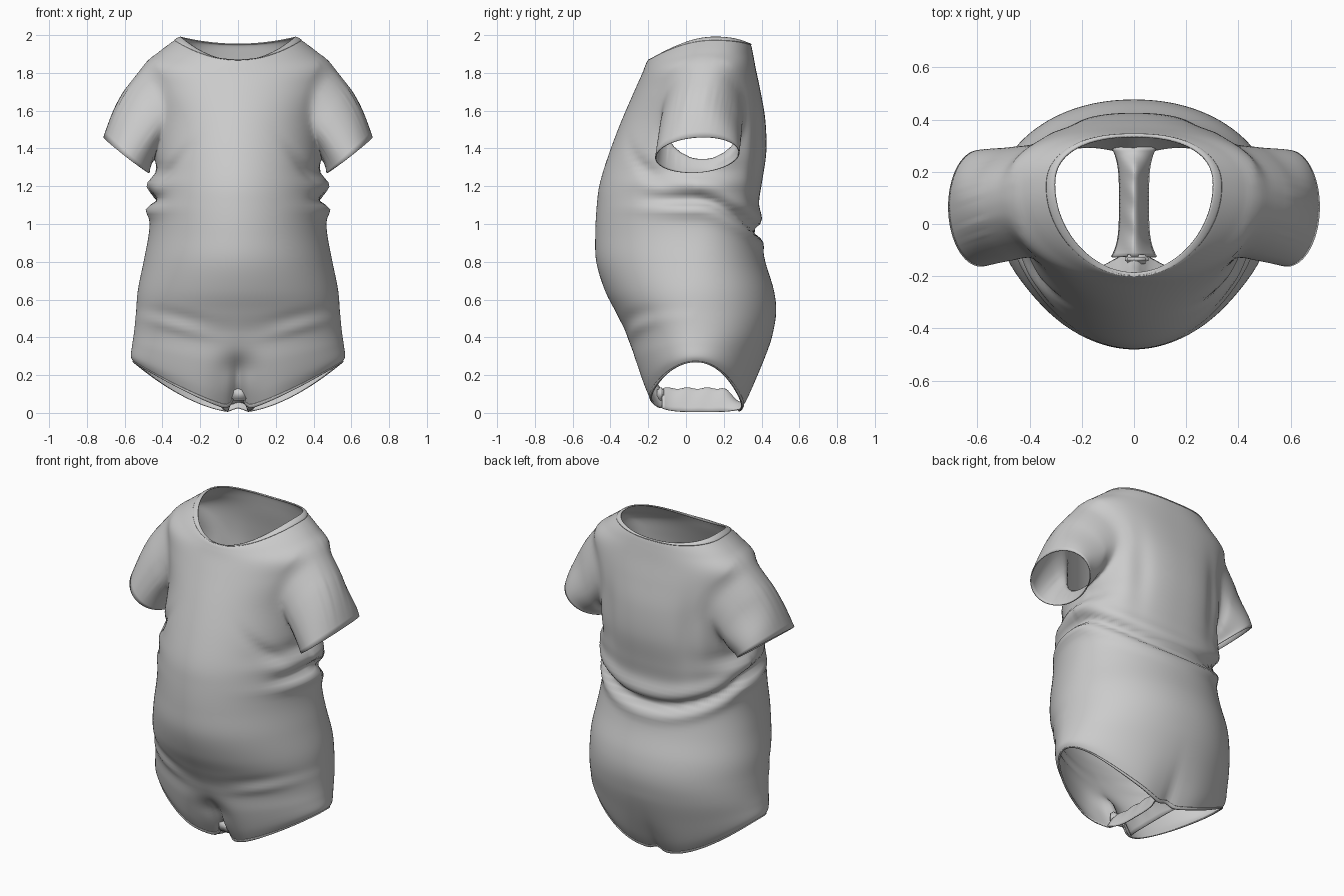
import bpy, bmesh, math
from mathutils import Vector

if "Cube" in bpy.data.objects:
    bpy.data.objects.remove(bpy.data.objects["Cube"])

# Body sections: half width, front y, back y, z at front / side / back, crotch pull
KEYS = [
    (.552, -.215, .315, .005, .268, .000, .10),
    (.567, -.250, .355, .110, .300, .090, .07),
    (.560, -.285, .405, .260, .360, .240, .02),
    (.550, -.310, .455, .400, .430, .400, 0),
    (.540, -.370, .477, .530, .530, .530, 0),
    (.530, -.430, .465, .650, .650, .650, 0),
    (.500, -.475, .420, .800, .800, .800, 0),
    (.472, -.480, .390, .950, .950, .950, 0),
    (.462, -.472, .385, 1.10, 1.10, 1.10, 0),
    (.450, -.455, .402, 1.22, 1.22, 1.22, 0),
    (.440, -.405, .425, 1.38, 1.38, 1.38, 0),
    (.445, -.340, .420, 1.55, 1.55, 1.55, 0),
    (.490, -.275, .395, 1.70, 1.72, 1.70, 0),
    (.505, -.235, .370, 1.79, 1.835, 1.82, 0),
    (.420, -.215, .355, 1.84, 1.91, 1.90, 0),
    (.340, -.202, .345, 1.866, 1.97, 1.945, 0),
    (.305, -.185, .335, 1.866, 1.992, 1.955, 0),
]
COLS = 160
LAST = len(KEYS) - 1


def gauss(d, w):
    return math.exp(-(d / w) ** 2)


def step(a, b, v):
    v = min(1, max(0, (v - a) / (b - a)))
    return v * v * (3 - 2 * v)


def section(t):
    """Catmull-Rom blend of the section table."""
    i = min(int(t), LAST - 1)
    f = t - i
    k = [KEYS[min(max(i + j, 0), LAST)] for j in (-1, 0, 1, 2)]
    return [b + .5 * f * (c - a + f * (2 * a - 5 * b + 4 * c - d + f * (3 * (b - c) + d - a)))
            for a, b, c, d in zip(*k)]


def folds(c, s, x, z):
    """Outward cloth displacement: waist fold, side bunching and creases."""
    ax = abs(x)
    d = z - (1.13 - .17 * max(0, s) ** 1.5)
    o = step(-.7, 0, s) * (.014 * gauss(d + .06, .04) - .035 * gauss(d, .03) + .018 * gauss(d - .07, .05))
    side = abs(c) ** 5
    o += side * (.016 * gauss(z - 1.21, .035) + .014 * gauss(z - 1.08, .03) - .015 * gauss(z - 1.29, .04))
    if s < 0:
        hips = gauss(ax - .3, .16)
        o += hips * (.008 * gauss(z - .42 - .25 * (ax - .2), .025) - .008 * gauss(z - .49 - .2 * (ax - .2), .03))
        o -= .018 * gauss(z - 1.28 + 1.1 * (ax - .37), .035) * gauss(ax - .37, .1)
        o -= .035 * gauss(ax, .09) * gauss(z - .24, .07)
    else:
        o += .010 * gauss(z - 1.4, .22) * (gauss(ax - .33, .05) - gauss(ax - .26, .05))
    return o


def body_point(t, a, off=0):
    hw, yf, yb, zf, zs, zb, pull = section(t)
    c, s = math.cos(a), math.sin(a)
    yc = .05 + .06 * step(9, 13, t) + .04 * step(13, 16, t)
    p = 2 / (1.93 if s < 0 else 2.1 + .25 * step(6, 9, t))
    ux = math.copysign(abs(c) ** p, c)
    x, y = hw * ux, yc + abs(s) ** p * ((yf if s < 0 else yb) - yc)
    low = 1.3 if s < 0 else 1.75
    w = abs(ux) ** (low + (2 - low) * step(1, 4, t))
    z = zs * w + (zf if s < 0 else zb) * (1 - w)
    y -= math.copysign(pull * (1 if s < 0 else .4), s) * gauss(x, .13)
    z += (.9 if s < 0 else .25) * pull * gauss(x, .035)
    o = folds(c, s, x, z) + off
    n = Vector((x, (y - yc) * 1.1, 0)).normalized() * o
    return Vector((x, y, z)) + n


def loft(bm, t0, t1, rows, off=0):
    """Closed rings of the body between two heights."""
    rings = [[bm.verts.new(body_point(t0 + (t1 - t0) * r / rows, 2 * math.pi * i / COLS,
                                      off * math.sin(math.pi * r / rows) ** .5 if 0 < r < rows else 0))
              for i in range(COLS)] for r in range(rows + 1)]
    for lo, hi in zip(rings, rings[1:]):
        for i in range(COLS):
            j = (i + 1) % COLS
            bm.faces.new((lo[i], lo[j], hi[j], hi[i]))


def finish(bm, name, thick=.006):
    me = bpy.data.meshes.new(name)
    bm.to_mesh(me)
    bm.free()
    ob = bpy.data.objects.new(name, me)
    bpy.context.collection.objects.link(ob)
    for f in me.polygons:
        f.use_smooth = True
    if thick:
        m = ob.modifiers.new("cloth", 'SOLIDIFY')
        m.thickness, m.offset = thick, -1
    return ob


# Body with armholes, sleeves grown from the armhole edges
CY, CZ, RY, RZ = .09, 1.59, .215, .24
bm = bmesh.new()
loft(bm, 0, LAST, LAST * 6)


def hole_dist(p):
    return ((p.y - CY) / RY) ** 2 + ((p.z - CZ) / RZ) ** 2


def walk(edges):
    """Vertices of a closed edge loop in order."""
    loop, left = list(edges[0].verts), set(edges[1:])
    while len(loop) < len(edges):
        e = next(e for e in loop[-1].link_edges if e in left)
        left.discard(e)
        loop.append(e.other_vert(loop[-1]))
    return loop


bmesh.ops.delete(bm, geom=[f for f in bm.faces if abs(f.calc_center_median().x) > .25
                           and hole_dist(f.calc_center_median()) < 1], context='FACES')
blend = [v for v in bm.verts if abs(v.co.x) > .3 and hole_dist(v.co) < 1.5]
for sx in (1, -1):
    ring = walk([e for e in bm.edges if e.is_boundary and
                 all(v.co.x * sx > .25 and 1.2 < v.co.z < 1.9 for v in e.verts)])
    n = len(ring)
    ang = [math.atan2((v.co.z - CZ) / RZ, (v.co.y - CY) / RY) for v in ring]
    turn = 1 if sum(math.sin(ang[i] - ang[i - 1]) for i in range(n)) > 0 else -1
    even = [turn * 2 * math.pi * i / n for i in range(n)]
    # Even out the angles so the sleeve rows never cross
    d = [math.remainder(a - e - ang[0], 2 * math.pi) for a, e in zip(ang, even)]
    for _ in range(12):
        d = [(d[i - 1] + d[i] + d[(i + 1) % n]) / 3 for i in range(n)]
    phi = [ang[0] + e + x for e, x in zip(even, d)]
    for v, a in zip(ring, phi):
        v.co.y, v.co.z = CY + RY * math.cos(a), CZ + RZ * math.sin(a)
    start, steps = [v.co.copy() for v in ring], 14
    for k in range(1, steps + 1):
        t = k / steps
        new = []
        for s0, a in zip(start, phi):
            up, back = math.sin(a), math.cos(a)
            cuff = Vector((sx * (.59 + .12 * up + .025 * back), .06 - .04 * up + .22 * back,
                           1.365 + .09 * up + .03 * back))
            bulge = math.sin(math.pi * t) * (.008 + .012 * max(0, up))
            crease = .012 * math.sin(3 * math.pi * t) * max(0, back - .2)
            new.append(bm.verts.new(s0.lerp(cuff, t) + Vector((sx * (bulge + crease), 0, bulge * up))))
        if k < 5:
            blend += new
        for i in range(n):
            bm.faces.new((ring[i - 1], ring[i], new[i], new[i - 1]))
        ring = new
for _ in range(8):
    bmesh.ops.smooth_vert(bm, verts=blend, factor=.5, use_axis_x=True, use_axis_y=True, use_axis_z=True)
bmesh.ops.recalc_face_normals(bm, faces=bm.faces[:])
finish(bm, "body_and_sleeves")

# Neck band and leg hem
for name, t0, t1 in (("neck_band", LAST - .95, LAST), ("leg_hem", 0, .3)):
    bm = bmesh.new()
    loft(bm, t0, t1, 8, .006)
    finish(bm, name)

# Crotch strip: hourglass, arched across its width
bm = bmesh.new()
NU, NV = 28, 16
grid = []
for i in range(NU + 1):
    u = i / NU
    e = abs(2 * u - 1) ** 4
    w = .058 + .03 * e
    row = []
    for j in range(NV + 1):
        v = 2 * j / NV - 1
        top = .125 - .07 * step(.75, 1, u)
        z = .006 + .02 * e + (top - .02 * e) * (1 - abs(v) ** 1.6) + .004 * math.sin(u * 25 + v * 3) * (1 - v * v)
        row.append(bm.verts.new((v * w, -.125 + .42 * u, z)))
    grid.append(row)
for a, b in zip(grid, grid[1:]):
    for j in range(NV):
        bm.faces.new((a[j], a[j + 1], b[j + 1], b[j]))
finish(bm, "crotch_strip")

# Fastening tab at the front of the crotch
bm = bmesh.new()
bmesh.ops.create_cube(bm, size=1)
for v in bm.verts:
    v.co = Vector((.01 + v.co.x * .09, -.135 + v.co.y * .035, .1 + v.co.z * .07))
bmesh.ops.bevel(bm, geom=bm.edges[:], offset=.01, segments=3, affect='EDGES')
finish(bm, "fastening_tab", 0)
